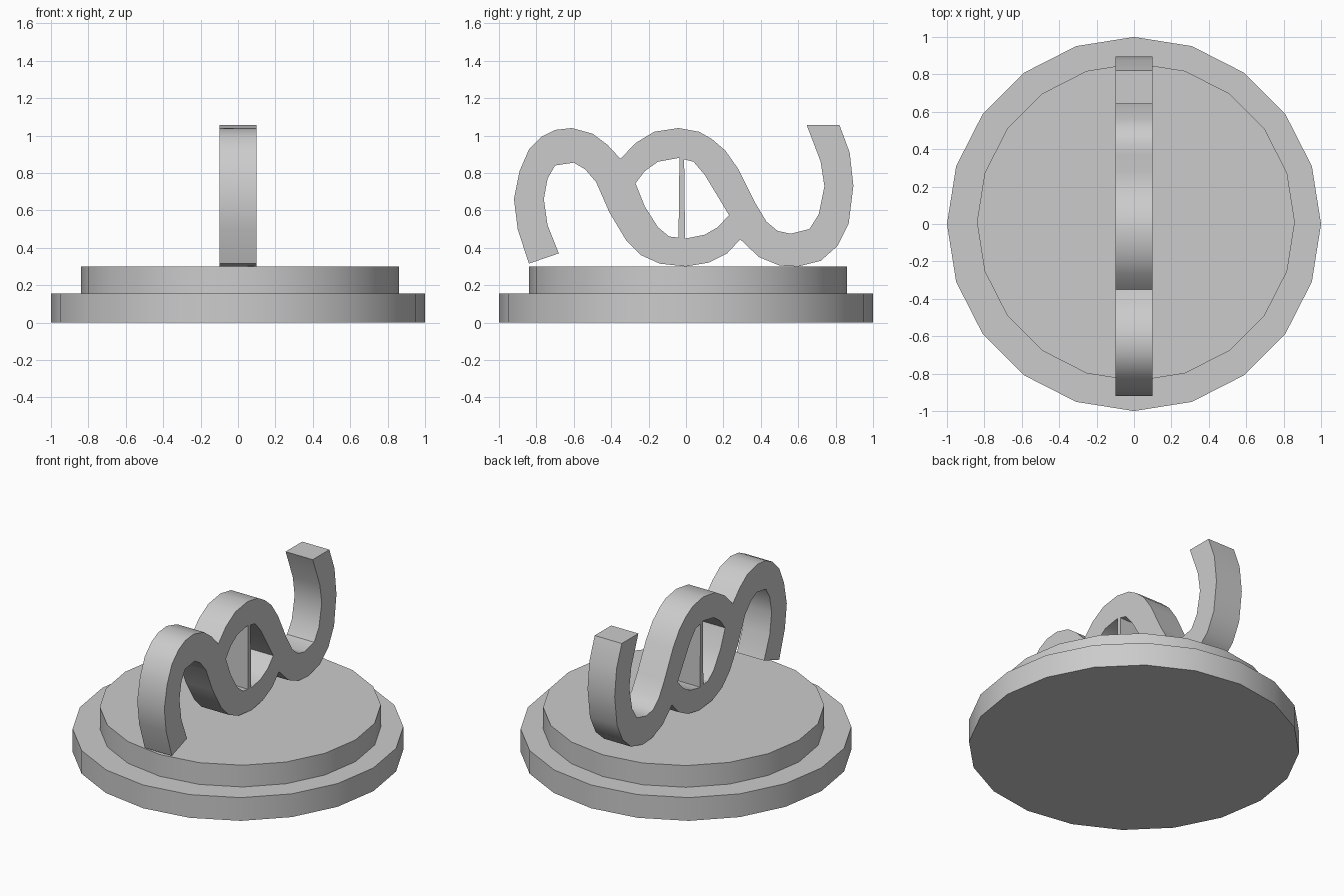
import bpy
import bmesh
from mathutils import Matrix

default_cube = bpy.data.objects.get("Cube")
if default_cube:
    bpy.data.objects.remove(default_cube, do_unlink=True)

grey = bpy.data.materials.new("plain grey")
grey.use_nodes = True
grey.diffuse_color = (0.6, 0.6, 0.6, 1)
grey.node_tree.nodes["Principled BSDF"].inputs["Base Color"].default_value = grey.diffuse_color


def finish(obj, name):
    """Name the part, colour it and smooth its shallow edges."""
    obj.name = obj.data.name = name
    obj.data.materials.clear()
    obj.data.materials.append(grey)
    bpy.ops.object.select_all(action="DESELECT")
    obj.select_set(True)
    bpy.context.view_layer.objects.active = obj
    bpy.ops.object.shade_smooth_by_angle()


def disc(name, radius, bottom, top, offset):
    bpy.ops.mesh.primitive_cylinder_add(
        vertices=20, radius=radius, depth=top - bottom,
        location=(offset, offset, (bottom + top) / 2))
    finish(bpy.context.object, name)


def extruded_profile(name, outlines, half_width):
    """Fill outlines drawn in the side plane (hundredths) and give them width along x."""
    curve = bpy.data.curves.new(name + " profile", "CURVE")
    curve.dimensions = "2D"
    curve.fill_mode = "BOTH"
    curve.extrude = half_width
    for points in outlines:
        spline = curve.splines.new("POLY")
        spline.points.add(len(points) - 1)
        for point, (y, z) in zip(spline.points, points):
            point.co = (y / 100, z / 100, 0, 1)
        spline.use_cyclic_u = True
    helper = bpy.data.objects.new(name + " profile", curve)
    bpy.context.collection.objects.link(helper)
    bpy.context.view_layer.update()
    evaluated = helper.evaluated_get(bpy.context.evaluated_depsgraph_get())
    mesh = bpy.data.meshes.new_from_object(evaluated)
    bpy.data.objects.remove(helper, do_unlink=True)

    # Stand the profile up, weld its caps and merge the flat triangles
    mesh.transform(Matrix(((0, 0, 1, 0), (1, 0, 0, 0), (0, 1, 0, 0), (0, 0, 0, 1))))
    bm = bmesh.new()
    bm.from_mesh(mesh)
    bmesh.ops.remove_doubles(bm, verts=bm.verts, dist=0.0005)
    bmesh.ops.recalc_face_normals(bm, faces=bm.faces)
    bm.to_mesh(mesh)
    bm.free()
    obj = bpy.data.objects.new(name, mesh)
    bpy.context.collection.objects.link(obj)
    finish(obj, name)


# Two-step round pedestal
disc("pedestal_lower_step", 1, 0, 0.155, 0)
disc("pedestal_upper_step", 0.85, 0.155, 0.3, 0.01)

# Twin interlocking S strands with an eye between them
strand_outline = [
    # left arch and its outer side
    (-84, 31.5), (-90, 50), (-92, 66), (-89, 81), (-84, 92.5), (-77, 99.5),
    (-70, 103), (-61, 104), (-50, 101), (-42, 95), (-35, 87.5),
    # middle arch and the slope down to the right bowl
    (-27, 96), (-17, 102), (-4, 104), (7, 102), (14, 98), (21, 92), (28, 82),
    (37, 64), (43, 54), (49, 49), (56, 47.5), (66, 50), (71, 58), (74, 73), (72, 86),
    # upright tip and the outer side of the right bowl
    (64.5, 105.7), (82, 105.7), (87.5, 91), (89.5, 73), (87, 53), (81, 41),
    (72, 33), (60, 30), (50, 30.5), (39, 35), (29, 44.5),
    # middle bowl and the inner side of the left arch
    (22, 37), (12, 32), (0, 30), (-14, 31.5), (-24, 36), (-32, 44), (-41, 59),
    (-48, 75), (-54, 82), (-60, 85.5), (-70, 84), (-74, 77), (-76, 66), (-74, 52),
    (-68, 37),
]
eye_outline = [
    (-27, 74.5), (-22, 81), (-15, 86), (-4, 88), (4, 86), (10, 79), (23, 57.5),
    (17, 51), (10, 47), (0, 45), (-9, 46), (-15, 51), (-22, 62),
]
extruded_profile("twisted_strands", [strand_outline, eye_outline], 0.1)

# Thin upright partition across the eye
extruded_profile("eye_partition", [[(-4, 45), (-3.5, 88), (-1, 88), (-0.5, 45)]], 0.1)
